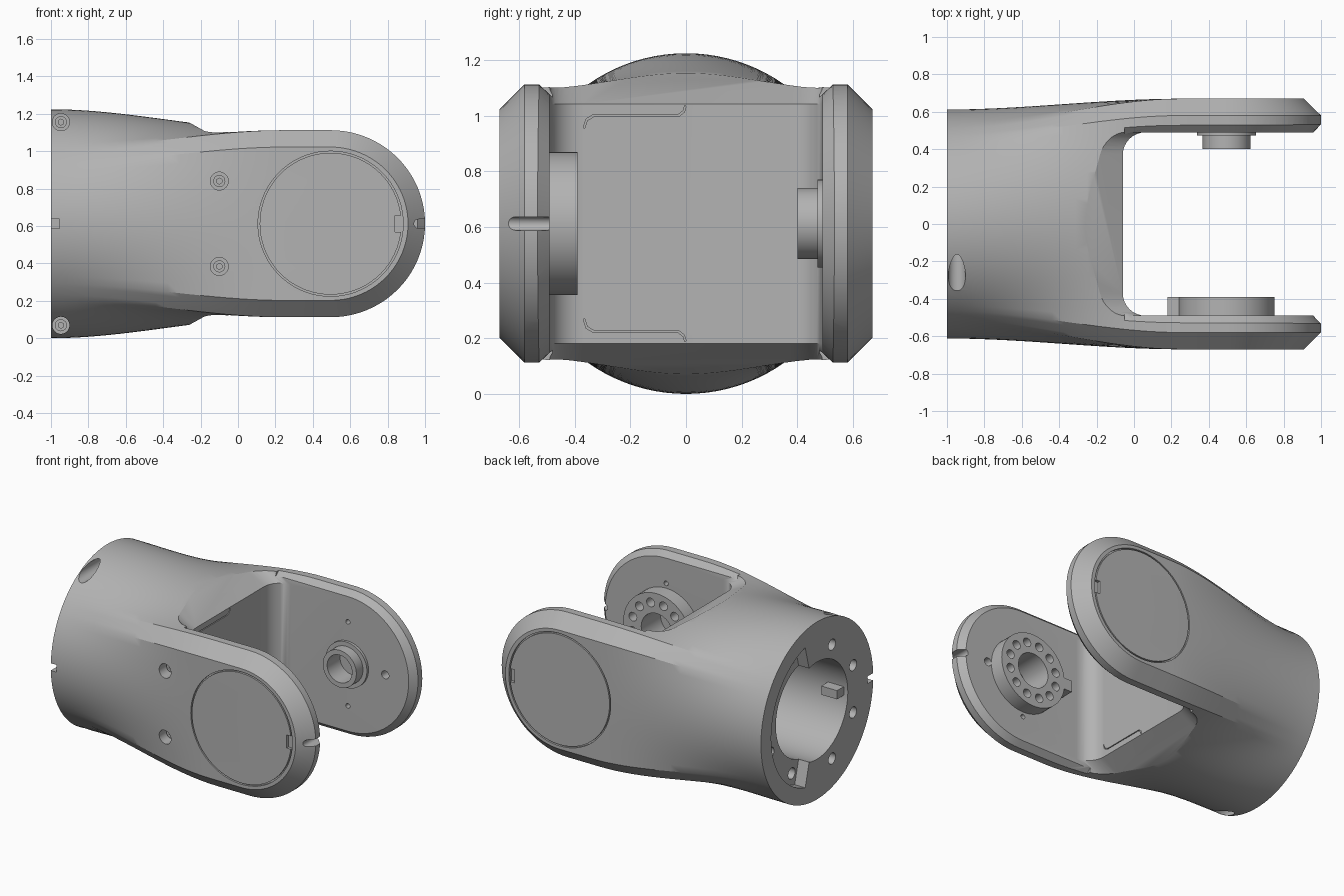
import bpy, bmesh
from math import sin, cos, tan, pi, radians, atan2
from mathutils import Matrix, Vector

if "Cube" in bpy.data.objects:
    bpy.data.objects.remove(bpy.data.objects["Cube"])

C = 0.612          # height of the main axis
PX = 0.495         # pivot position along x
ARM = 0.49         # inner face of the arms

grey = bpy.data.materials.new("metal_grey")
grey.use_nodes = True
grey.diffuse_color = (0.45, 0.45, 0.45, 1)
grey.node_tree.nodes["Principled BSDF"].inputs["Base Color"].default_value = (0.45, 0.45, 0.45, 1)


def finish(name, bm):
    bmesh.ops.recalc_face_normals(bm, faces=bm.faces)
    me = bpy.data.meshes.new(name)
    bm.to_mesh(me)
    bm.free()
    me.materials.append(grey)
    ob = bpy.data.objects.new(name, me)
    bpy.context.collection.objects.link(ob)
    return ob


def activate(ob):
    bpy.ops.object.select_all(action='DESELECT')
    ob.select_set(True)
    bpy.context.view_layer.objects.active = ob


def loft(name, rings):
    bm = bmesh.new()
    rows = [[bm.verts.new(p) for p in ring] for ring in rings]
    for a, b in zip(rows, rows[1:]):
        for i in range(len(a)):
            j = (i + 1) % len(a)
            bm.faces.new((a[i], a[j], b[j], b[i]))
    bm.faces.new(rows[0])
    bm.faces.new(rows[-1])
    return finish(name, bm)


def cyl(name, p, q, r, sides=32):
    p, q = Vector(p), Vector(q)
    rot = (q - p).to_track_quat('Z', 'Y').to_matrix().to_4x4()
    bm = bmesh.new()
    bmesh.ops.create_cone(bm, cap_ends=True, segments=sides, radius1=r, radius2=r,
                          depth=(q - p).length, matrix=Matrix.Translation((p + q) / 2) @ rot)
    return finish(name, bm)


def box(name, lo, hi):
    return loft(name, [[(x, lo[1], lo[2]), (x, hi[1], lo[2]), (x, hi[1], hi[2]), (x, lo[1], hi[2])]
                       for x in (lo[0], hi[0])])


def boolean(tool, *targets, op='DIFFERENCE'):
    tool.hide_render = True
    for ob in targets:
        activate(ob)
        mod = ob.modifiers.new("cut", 'BOOLEAN')
        mod.operation, mod.solver, mod.object = op, 'EXACT', tool
        bpy.ops.object.modifier_apply(modifier=mod.name)
    bpy.data.objects.remove(tool)


# Fork body: round base blending into a chamfered slab with a round end
W, CH, R, H = 0.67, 0.09, 0.612, 0.5
a1, a2 = atan2(H - CH, W), atan2(H, W - CH)
quarter = ([a1 * i / 8 for i in range(8)] + [a1 + (a2 - a1) * i / 4 for i in range(4)]
           + [a2 + (pi / 2 - a2) * i / 14 for i in range(15)])
angles = quarter + [pi - a for a in reversed(quarter[:-1])]


def half_section(x):
    u = min(1, (x + 1) / 1.25)
    t = u * u * (3 - 2 * u)
    pts = []
    for a in angles:
        c, s = cos(a), sin(a)
        d = min(W / max(abs(c), 1e-6), H / max(s, 1e-6), (W + H - CH) / (abs(c) + s))
        r = R + (d - R) * t
        pts.append((r * c, r * s))
    return pts


stations = [-1 + 1.25 * i / 20 for i in range(21)] + [PX]
rows = [[(x, y, C + h) for y, h in half_section(x)] for x in stations]
for i in range(1, 40):
    f = pi * i / 40
    rows.append([(PX + h * sin(f) * 1.01, y, C + h * cos(f)) for y, h in half_section(PX)])
rows += [[(x, y, C - h) for y, h in half_section(x)] for x in reversed(stations)]
bm = bmesh.new()
grid = [[bm.verts.new(p) for p in row] for row in rows]
for a, b in zip(grid, grid[1:]):
    for i in range(len(a) - 1):
        bm.faces.new((a[i], a[i + 1], b[i + 1], b[i]))
bmesh.ops.remove_doubles(bm, verts=bm.verts, dist=1e-4)
bmesh.ops.holes_fill(bm, edges=[e for e in bm.edges if e.is_boundary])
body = finish("fork_body", bm)


# Slot between the arms, flaring towards top and bottom
def slot_ring(x, z, r=0.12):
    arc = [(x + r - r * cos(a), ARM - r + r * sin(a)) for a in [pi / 2 * i / 8 for i in range(9)]]
    side = arc + [(1.2, ARM)]
    return [(px, py, z) for px, py in side] + [(px, -py, z) for px, py in reversed(side)]


boolean(loft("slot", [slot_ring(-0.53, C - 0.69), slot_ring(-0.06, C - 0.43),
                      slot_ring(-0.06, C + 0.43), slot_ring(-0.53, C + 0.69)]), body)

# Small chamfer along the inner arm edges
path = ([(-0.05, pi / 2)] + [(PX, pi / 2 - pi * i / 40) for i in range(41)] + [(-0.05, -pi / 2)])
for s in (1, -1):
    boolean(loft("edge_chamfer", [[(x + r * cos(a), s * y, C + r * sin(a)) for r, y in
                                   ((0.455, 0.48), (0.53, 0.48), (0.53, 0.56))]
                                  for x, a in path]), body)

# Round cover outline and pry notch on both outer faces
for s in (1, -1):
    ring = cyl("cover_groove", (PX, s * 0.655, C), (PX, s * 0.7, C), 0.388, 72)
    boolean(cyl("groove_core", (PX, s * 0.6, C), (PX, s * 0.8, C), 0.379, 72), ring)
    boolean(ring, body)
    lo, hi = sorted((s * 0.65, s * 0.7))
    boolean(box("pry_notch", (0.84, lo, C - 0.045), (0.876, hi, C + 0.045)), body)

# Notches at the front arm tip and at the base rim
boolean(cyl("tip_notch_end", (0.965, -0.64, C), (0.965, -0.4, C), 0.024, 20), body)
boolean(box("tip_notch", (0.965, -0.64, C - 0.024), (1.1, -0.4, C + 0.024)), body)
boolean(box("base_notch", (-1.1, -0.7, C - 0.025), (-0.955, -0.55, C + 0.025)), body)

# Screw pockets on the front, with socket screws
screws = []
for x, dz, floor, r in ((-0.1, 0.228, -0.56, 0.048), (-0.947, 0.543, -0.04, 0.046)):
    for s in (1, -1):
        z = C + s * dz
        boolean(cyl("pocket", (x, -0.8, z), (x, floor, z), r), body)
        screw = cyl("pocket_screw", (x, floor - 0.03, z), (x, floor + 0.01, z), 0.032)
        boolean(cyl("socket", (x, floor - 0.1, z), (x, floor - 0.01, z), 0.016, 6), screw)
        screws.append(screw)

# Base end: deep bore, half-ring recess and bolt holes
boolean(cyl("base_bore", (-1.1, 0, C), (-0.4, 0, C), 0.335, 64), body)
arc = [radians(-75 + 150 * i / 30) for i in range(31)]
outline = ([(0.5 * cos(a), 0.5 * sin(a)) for a in arc]
           + [(0.3 * cos(a), 0.3 * sin(a)) for a in reversed(arc)])
boolean(loft("half_recess", [[(x, y, C + z) for y, z in outline] for x in (-1.1, -0.92)]), body)
for i in range(8):
    a = radians(22.5 + 45 * i)
    y, z = 0.425 * cos(a), C + 0.425 * sin(a)
    boolean(cyl("bolt_hole", (-1.1, y, z), (-0.8, y, z), 0.038, 20), body)
key = box("base_key", (-0.97, -0.36, C - 0.03), (-0.85, -0.26, C + 0.03))

# Small holes on the inner arm faces
for s in (1, -1):
    for dx, dz, r in ((0, 0.29, 0.016), (0, -0.29, 0.016), (0.285, 0, 0.028)):
        boolean(cyl("arm_hole", (PX + dx, s * 0.4, C + dz), (PX + dx, s * 0.56, C + dz), r, 20), body)

# Thin bracket-shaped grooves on the slot floor
line = [(0, 0.42), (-0.006, 0.4), (-0.025, 0.385), (-0.33, 0.385), (-0.355, 0.37), (-0.365, 0.34)]
strip = line + [(y - 0.004, z + 0.006) for y, z in reversed(line)]
for s in (1, -1):
    boolean(loft("floor_groove", [[(x, y, C + s * z) for y, z in strip] for x in (-0.07, -0.04)]), body)

# Drive flange on the front arm
flange = cyl("drive_flange", (PX, -0.5, C), (PX, -0.39, C), 0.257, 64)
boolean(box("flange_tab", (0.18, -0.5, C - 0.04), (0.3, -0.39, C + 0.04)), flange, op='UNION')
boolean(cyl("flange_bore", (PX, -0.6, C), (PX, -0.3, C), 0.12, 40), flange, body)
for i in range(12):
    a = 2 * pi * (i + 0.5) / 12
    x, z = PX + 0.19 * cos(a), C + 0.19 * sin(a)
    boolean(cyl("flange_hole", (x, -0.47, z), (x, -0.3, z), 0.03, 20), flange)

# Bearing hub on the back arm
hub_base = cyl("hub_base", (PX, 0.5, C), (PX, 0.472, C), 0.158, 48)
hub = cyl("bearing_hub", (PX, 0.5, C), (PX, 0.4, C), 0.128, 48)
boolean(cyl("hub_bore", (PX, 0.54, C), (PX, 0.3, C), 0.095, 40), hub, hub_base, body)

for ob in [body, key, flange, hub, hub_base] + screws:
    activate(ob)
    bpy.ops.object.shade_smooth_by_angle(angle=radians(28))
